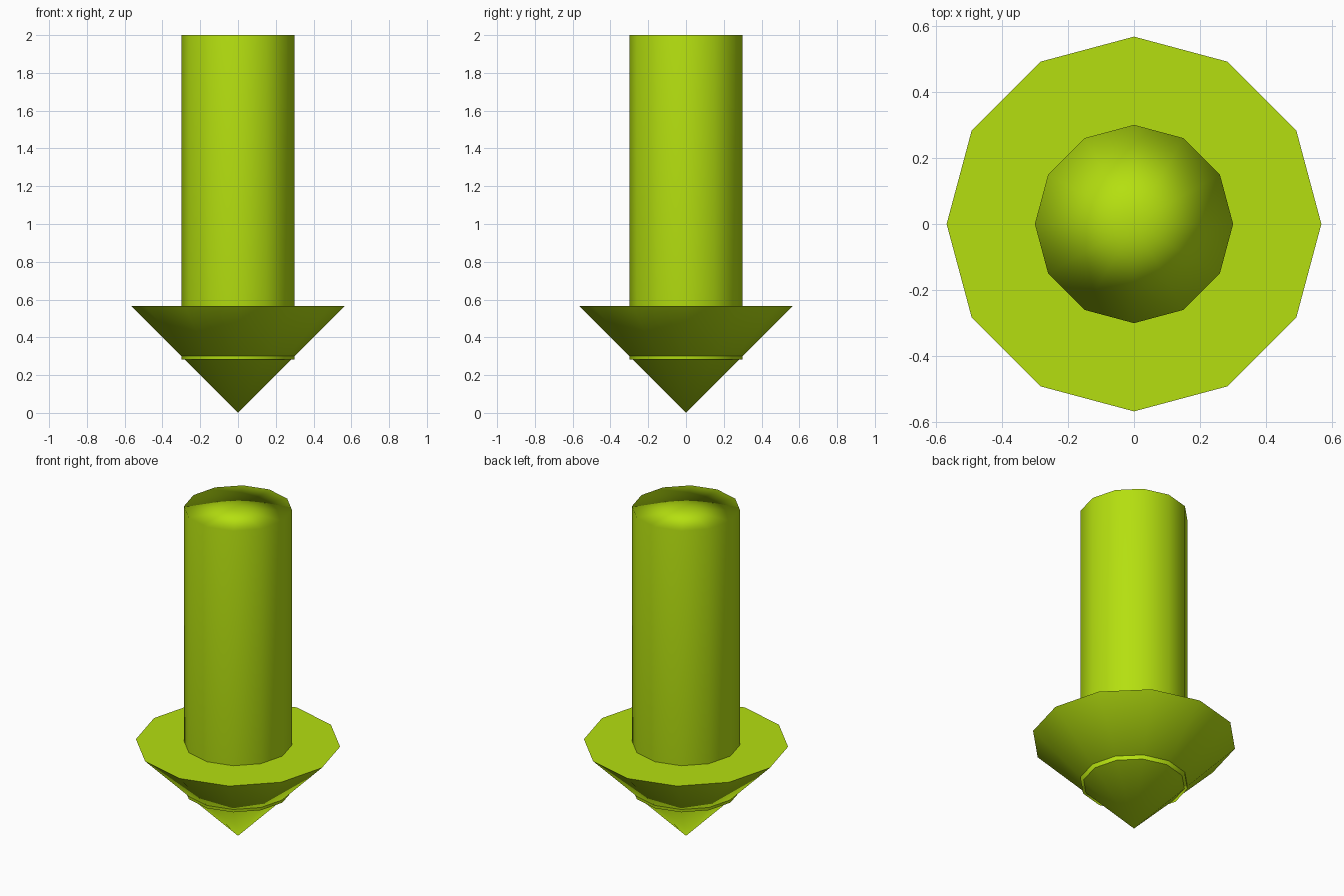
import bpy, bmesh, math

if "Cube" in bpy.data.objects:
    bpy.data.objects.remove(bpy.data.objects["Cube"])

SIDES = 12
lime = bpy.data.materials.new("lime green")
lime.diffuse_color = (0.46, 0.74, 0.005, 1)
lime.use_nodes = True
lime.node_tree.nodes["Principled BSDF"].inputs["Base Color"].default_value = lime.diffuse_color


def turned(name, profile, flat_up=False):
    """Spin a (radius, z) profile into a closed solid; radius 0 is one point."""
    bm = bmesh.new()
    rings = []
    for r, z in profile:
        n = SIDES if r else 1
        rings.append([bm.verts.new((r * math.cos(math.tau * i / SIDES),
                                    r * math.sin(math.tau * i / SIDES), z))
                      for i in range(n)])
    for a, b in zip(rings, rings[1:]):
        for i in range(SIDES):
            j = (i + 1) % SIDES
            corners = [a[i % len(a)], a[j % len(a)], b[j % len(b)], b[i % len(b)]]
            bm.faces.new(list(dict.fromkeys(corners)))
    bmesh.ops.recalc_face_normals(bm, faces=bm.faces)
    for f in bm.faces:
        is_top = flat_up and f.normal.z > 0.9
        f.smooth = not is_top
        if is_top:
            for e in f.edges:
                e.smooth = False
    me = bpy.data.meshes.new(name)
    bm.to_mesh(me)
    bm.free()
    me.materials.append(lime)
    ob = bpy.data.objects.new(name, me)
    bpy.context.collection.objects.link(ob)
    # Large faces dominate the smooth shading
    mod = ob.modifiers.new("weighted normals", 'WEIGHTED_NORMAL')
    mod.mode = 'FACE_AREA'
    mod.keep_sharp = True
    return ob


# Arrow head: cone pointing down with a flat top
turned("arrow_head", [(0, 0), (0.567, 0.567), (0, 0.567)], flat_up=True)

# Shaft: runs down into the head, its lower rim just showing
turned("arrow_shaft", [(0, 0.283), (0.3, 0.283), (0.3, 2.0), (0, 2.0)])
